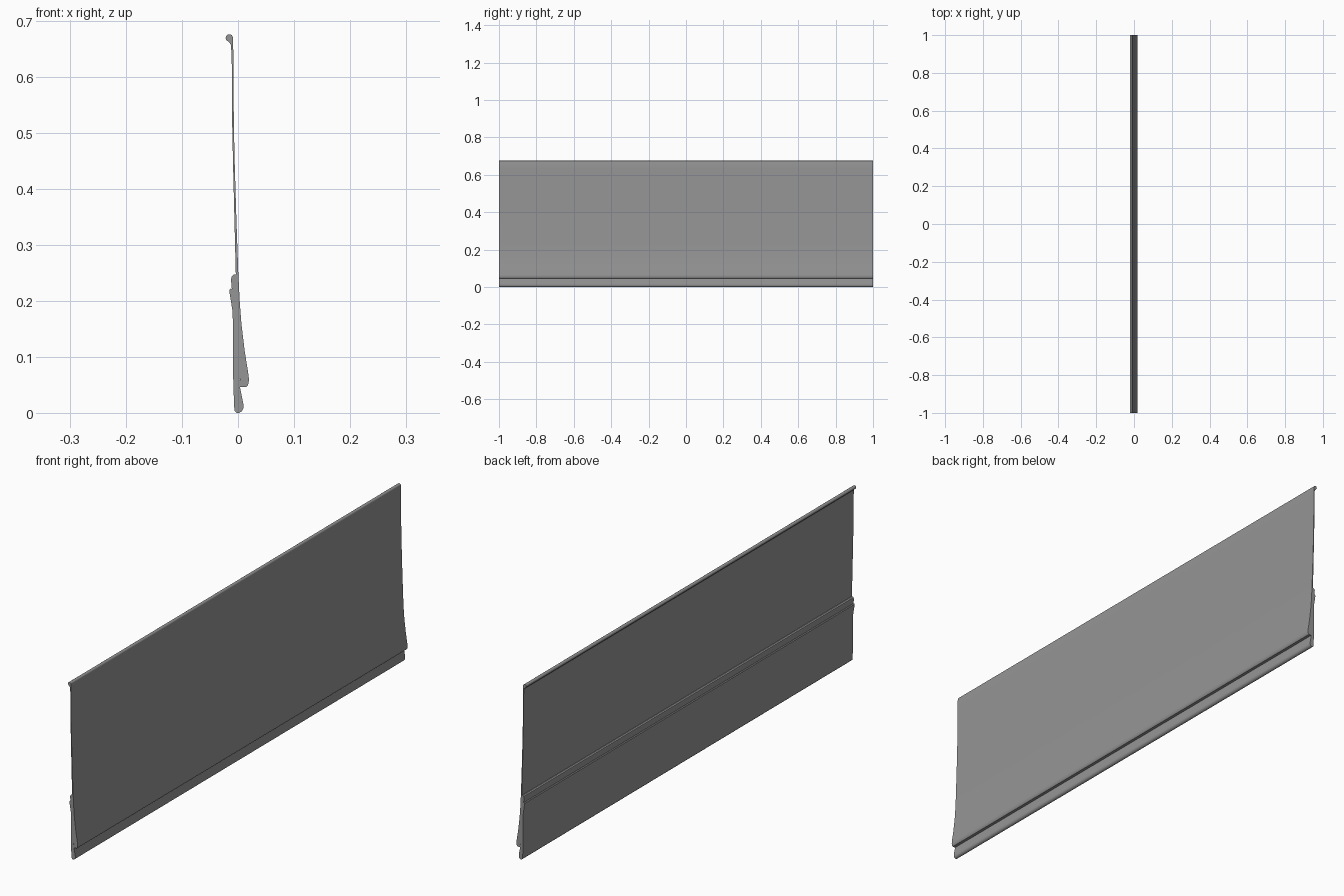
import bpy, bmesh, math

grey = bpy.data.materials.new("mid_grey")
grey.diffuse_color = (0.30, 0.30, 0.305, 1)


def extrude_profile(name, pts, length=2.0):
    """Closed x-z profile extruded along y, centred on y = 0."""
    bm = bmesh.new()
    a = [bm.verts.new((x, -length / 2, z)) for x, z in pts]
    b = [bm.verts.new((x, length / 2, z)) for x, z in pts]
    n = len(pts)
    bm.faces.new(a)
    bm.faces.new(b[::-1])
    for i in range(n):
        j = (i + 1) % n
        bm.faces.new((a[i], b[i], b[j], a[j]))
    bmesh.ops.recalc_face_normals(bm, faces=bm.faces)
    me = bpy.data.meshes.new(name)
    bm.to_mesh(me)
    bm.free()
    ob = bpy.data.objects.new(name, me)
    bpy.context.collection.objects.link(ob)
    me.materials.append(grey)
    bpy.ops.object.select_all(action='DESELECT')
    ob.select_set(True)
    bpy.context.view_layer.objects.active = ob
    bpy.ops.object.shade_smooth_by_angle(angle=math.radians(35))
    return ob


# rounded bead that closes the top edge, running down into the sheet
bead = [(-0.0155 + 0.0065 * math.cos(t), 0.669 + 0.0065 * math.sin(t))
        for t in [math.radians(d) for d in range(0, 256, 23)]]

# upper sheet with its flared drip lip over the lower part
front = [(0.004, 0.046), (0.015, 0.046), (0.018, 0.050), (0.0195, 0.058),
         (0.019, 0.066), (0.012, 0.110), (0.006, 0.160), (0.003, 0.200),
         (0.0005, 0.250), (-0.003, 0.350), (-0.006, 0.450), (-0.0075, 0.520),
         (-0.008, 0.630)]
back = [(-0.0125, 0.657), (-0.0112, 0.630), (-0.0105, 0.520), (-0.009, 0.450),
        (-0.0065, 0.350), (-0.004, 0.250), (-0.002, 0.150)]
extrude_profile("upper_sheet", front + bead + back)

# lower sheet: rounded foot, straight back and the stepped hook strip
lower = [(0.003, 0.060), (0.004, 0.044), (0.0095, 0.016), (0.0095, 0.008),
         (0.007, 0.003), (0.002, 0.0), (-0.002, 0.0), (-0.006, 0.004),
         (-0.007, 0.012), (-0.0085, 0.060), (-0.0088, 0.120), (-0.0095, 0.180),
         (-0.015, 0.214), (-0.0155, 0.219), (-0.013, 0.222), (-0.011, 0.221),
         (-0.0125, 0.238), (-0.011, 0.244), (-0.007, 0.247), (-0.002, 0.247),
         (-0.001, 0.150)]
extrude_profile("lower_sheet", lower)
